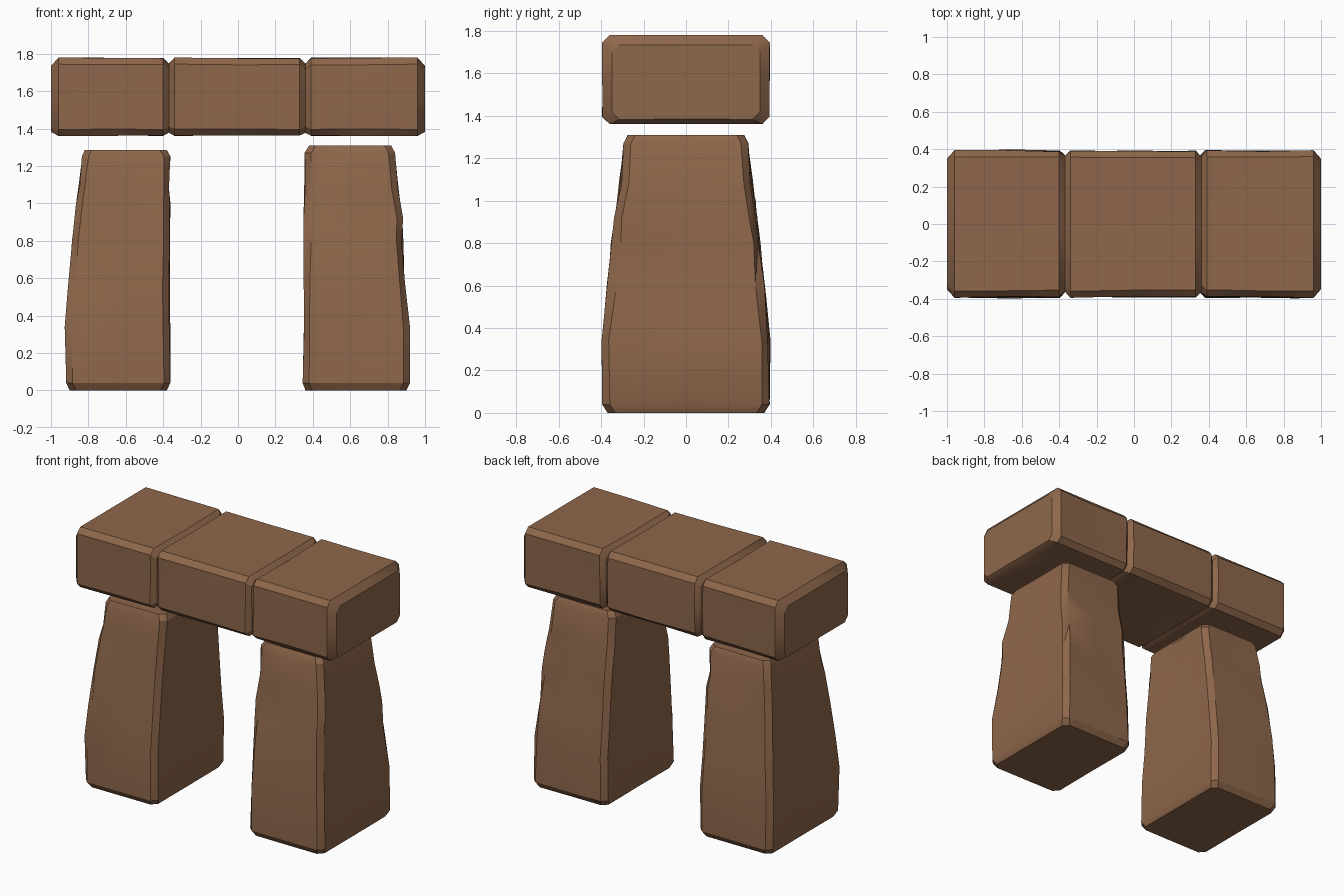
import bpy, bmesh, math, random
from mathutils import Vector

if "Cube" in bpy.data.objects:
    bpy.data.objects.remove(bpy.data.objects["Cube"])

random.seed(4)
stone = bpy.data.materials.new("brown stone")
stone.diffuse_color = (0.27, 0.135, 0.07, 1)
stone.use_nodes = True
stone.node_tree.nodes["Principled BSDF"].inputs["Base Color"].default_value = stone.diffuse_color


def section(a0, a1, b0, b1, c):
    """Chamfered rectangle with a mid point on each side, counter-clockwise."""
    am, bm = (a0 + a1) / 2, (b0 + b1) / 2
    return [(a0 + c, b0), (am, b0), (a1 - c, b0), (a1, b0 + c), (a1, bm), (a1, b1 - c),
            (a1 - c, b1), (am, b1), (a0 + c, b1), (a0, b1 - c), (a0, bm), (a0, b0 + c)]


def loft(name, rings, jitter):
    """Skin closed rings of points; dent the inner rings a little like hewn rock."""
    bm = bmesh.new()
    rows = []
    for i, ring in enumerate(rings):
        amount = jitter if 1 < i < len(rings) - 2 else jitter * 0.2
        mid = sum((Vector(p) for p in ring), Vector()) / len(ring)
        row = []
        for p in ring:
            p = Vector(p)
            row.append(bm.verts.new(p + (mid - p).normalized() * random.uniform(0, amount)))
        rows.append(row)
    n = len(rows[0])
    for r, s in zip(rows, rows[1:]):
        for k in range(n):
            bm.faces.new((r[k], r[(k + 1) % n], s[(k + 1) % n], s[k]))
    bm.faces.new(rows[0])
    bm.faces.new(rows[-1])
    bmesh.ops.triangulate(bm, faces=[f for f in bm.faces if len(f.verts) == 4])
    bmesh.ops.recalc_face_normals(bm, faces=bm.faces)
    me = bpy.data.meshes.new(name)
    bm.to_mesh(me)
    bm.free()
    me.materials.append(stone)
    ob = bpy.data.objects.new(name, me)
    bpy.context.collection.objects.link(ob)
    bpy.ops.object.select_all(action='DESELECT')
    ob.select_set(True)
    bpy.context.view_layer.objects.active = ob
    bpy.ops.object.shade_smooth_by_angle(angle=math.radians(30))


# Standing stones: height, inner x, outer x, half depth
left = [(0, .38, .90, .37), (.04, .36, .92, .395), (.34, .36, .93, .40), (.55, .36, .91, .38),
        (.80, .36, .89, .355), (1.0, .36, .87, .33), (1.10, .36, .855, .315),
        (1.25, .36, .835, .295), (1.285, .38, .82, .28)]
right = [(0, .36, .90, .37), (.04, .345, .92, .395), (.34, .345, .92, .40), (.60, .345, .90, .375),
         (.80, .35, .885, .355), (.92, .35, .885, .34), (1.08, .35, .865, .315),
         (1.27, .355, .84, .295), (1.31, .38, .82, .275)]
for name, side, profile in (("left_upright", -1, left), ("right_upright", 1, right)):
    rings = []
    for z, inner, outer, d in profile:
        x0, x1 = sorted((side * inner, side * outer))
        rings.append([(x, y, z) for x, y in section(x0, x1, -d, d, .035)])
    loft(name, rings, .018)

# Lintel: three blocks marked by narrow grooves; x, inset
lintel = [(-1.0, .045), (-.96, .0), (-.68, .0), (-.40, .0), (-.37, .03), (-.34, .0), (0, .0),
          (.33, .0), (.36, .03), (.39, .0), (.68, .0), (.96, .0), (1.0, .045)]
rings = [[(x, y, z) for y, z in section(-.395 + i, .395 - i, 1.36 + i * .5, 1.78 - i, .035)]
         for x, i in lintel]
loft("lintel", rings, .01)
